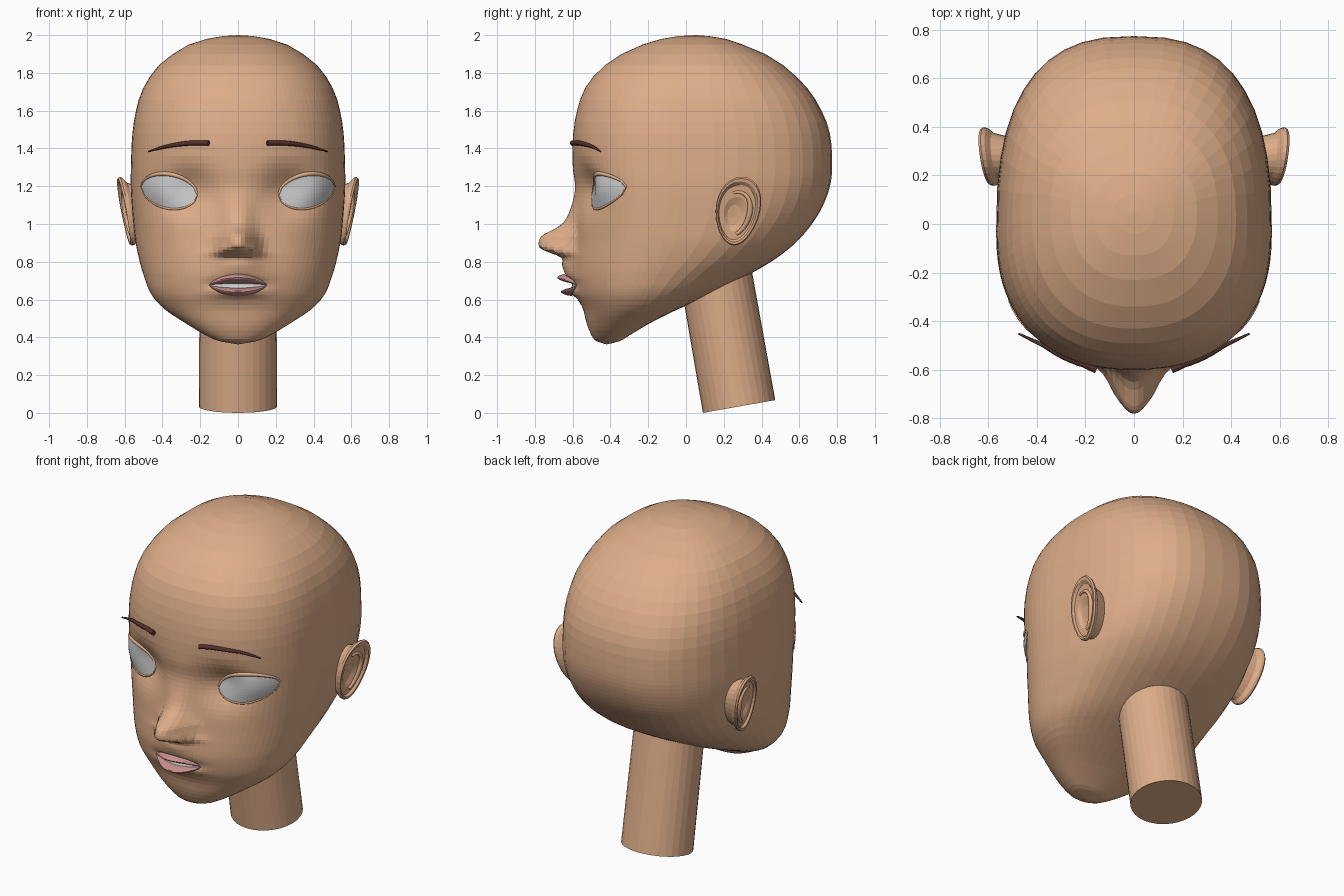
import bpy, bmesh
from math import sin, cos, pi, exp, radians, copysign
from mathutils import Matrix

if "Cube" in bpy.data.objects:
    bpy.data.objects.remove(bpy.data.objects["Cube"])


def material(name, rgb):
    m = bpy.data.materials.new(name)
    m.diffuse_color = (*rgb, 1)
    m.use_nodes = True
    m.node_tree.nodes["Principled BSDF"].inputs["Base Color"].default_value = m.diffuse_color
    return m


skin = material("skin", (0.73, 0.42, 0.25))
lip = material("lip", (0.58, 0.28, 0.26))
hair = material("hair", (0.09, 0.03, 0.025))

# Skull slices: z, half width, front y, widest y, back y
SKULL = [
    (2.0, .003, .047, .05, .053), (1.995, .08, -.04, .05, .12), (1.98, .165, -.13, .05, .21),
    (1.95, .26, -.23, .05, .3), (1.90, .345, -.34, .05, .42), (1.84, .42, -.43, .03, .515),
    (1.75, .485, -.515, 0, .615), (1.66, .525, -.56, -.02, .685), (1.5, .557, -.595, -.03, .757),
    (1.3, .567, -.6, -.03, .774), (1.18, .567, -.587, -.03, .757), (1.05, .558, -.58, -.04, .7),
    (.92, .545, -.585, -.06, .6), (.82, .525, -.597, -.1, .48), (.73, .5, -.6, -.15, .33),
    (.63, .46, -.58, -.2, .14), (.55, .39, -.545, -.25, -.04), (.47, .27, -.525, -.33, -.2),
    (.41, .17, -.5, -.38, -.3), (.38, .1, -.475, -.4, -.35), (.363, .003, -.423, -.42, -.417)]
# Nose and mouth relief on the centre line: z, height, spread
RELIEF = [(1.3, 0, .08), (1.2, 0, .07), (1.1, .025, .06), (1.0, .075, .06), (.955, .15, .062),
          (.935, .183, .066), (.875, .186, .07), (.845, .12, .085), (.825, .065, .09),
          (.78, .055, .09), (.72, .032, .1), (.68, 0, .1), (.64, .03, .1), (.6, .005, .1), (.55, 0, .1)]


def sample(table, z):
    """Smooth lookup in a table that runs downward in z."""
    z = min(max(z, table[-1][0]), table[0][0])
    i = next(k for k in range(len(table) - 1) if z >= table[k + 1][0])
    p = [table[max(i - 1, 0)], table[i], table[i + 1], table[min(i + 2, len(table) - 1)]]
    h = p[2][0] - p[1][0]
    t = (z - p[1][0]) / h
    out = []
    for c in range(1, len(p[0])):
        m1 = (p[2][c] - p[0][c]) / (p[2][0] - p[0][0]) * h
        m2 = (p[3][c] - p[1][c]) / (p[3][0] - p[1][0]) * h
        out.append((2*t**3 - 3*t*t + 1) * p[1][c] + (t**3 - 2*t*t + t) * m1
                   + (3*t*t - 2*t**3) * p[2][c] + (t**3 - t*t) * m2)
    return out


def bump(x, z, cx, cz, sx, sz):
    return exp(-.5 * (((abs(x) - cx) / sx) ** 2 + ((z - cz) / sz) ** 2))


def relief(x, z):
    a, s = sample(RELIEF, z)
    return (a * exp(-.5 * abs(x / s) ** 2.4) - .08 * bump(x, z, .27, 1.18, .1, .085)
            + .025 * bump(x, z, .085, .872, .022, .025))


def ease(z, a, b):
    t = min(1, max(0, (z - a) / (b - a)))
    return t * t * (3 - 2 * t)


def front_n(z):
    return 2.1 + .25 * ease(z, .65, 1.15)


def front_y(x, z):
    w, f, c, b = sample(SKULL, z)
    n = front_n(z)
    return c - (c - f) * max(0, 1 - abs(x / w) ** n) ** (1 / n) - relief(x, z)


def patch(name, f, us, vs, mat=None, closed=False):
    """Mesh grid through f(u, v); closed shapes are welded."""
    bm = bmesh.new()
    rows = [[bm.verts.new(f(u, v)) for u in us] for v in vs]
    for a, b in zip(rows, rows[1:]):
        for i in range(len(us) - 1):
            bm.faces.new((a[i], a[i + 1], b[i + 1], b[i]))
    bmesh.ops.remove_doubles(bm, verts=bm.verts, dist=1e-5)
    if closed:
        bmesh.ops.holes_fill(bm, edges=bm.edges, sides=0)
    bmesh.ops.recalc_face_normals(bm, faces=bm.faces)
    if not closed and sum(p.normal.y for p in bm.faces) > 0:
        bmesh.ops.reverse_faces(bm, faces=bm.faces)
    me = bpy.data.meshes.new(name)
    bm.to_mesh(me)
    bm.free()
    ob = bpy.data.objects.new(name, me)
    bpy.context.collection.objects.link(ob)
    if mat:
        me.materials.append(mat)
    return ob


def tube(name, pts, radii, mat):
    cu = bpy.data.curves.new(name, 'CURVE')
    cu.dimensions = '3D'
    cu.bevel_depth, cu.bevel_resolution, cu.use_fill_caps = 1, 2, True
    sp = cu.splines.new('POLY')
    sp.points.add(len(pts) - 1)
    for q, p, r in zip(sp.points, pts, radii):
        q.co, q.radius = (*p, 1), r
    cu.materials.append(mat)
    bpy.context.collection.objects.link(bpy.data.objects.new(name, cu))


def span(a, b, n):
    return [a + (b - a) * i / n for i in range(n + 1)]


# Head
def head_point(t, z):
    w, f, c, b = sample(SKULL, z)
    if abs(t) <= pi / 2:
        n, r = front_n(z), c - f
    else:
        n, r = 2.2 + .4 * ease(z, .6, 1.1) - .3 * ease(z, 1.6, 1.9), b - c
    x = w * copysign(abs(sin(t)) ** (2 / n), sin(t))
    y = c - r * copysign(abs(cos(t)) ** (2 / n), cos(t))
    if abs(t) >= pi - 1e-6:
        x = 0
    if abs(t) < pi / 2:
        y -= relief(x, z)
    return (x, y, z)


face = [copysign(abs(s) ** 1.35, s) * pi / 2 for s in span(-1, 1, 52)]
side = [pi / 2 + pi / 2 * i / 11 for i in range(1, 12)]
angles = [-a for a in reversed(side)] + face + side
levels = ([r[0] for r in SKULL[:5]] + span(1.84, 1.36, 8) + span(1.32, .98, 13)
          + span(.96, .6, 26) + span(.57, .41, 6) + [.39, .38, .37, .363])
patch("head", head_point, angles, levels, skin, True)

# Neck: a tilted cylinder
bm = bmesh.new()
bmesh.ops.create_cone(bm, cap_ends=True, segments=32, radius1=.207, radius2=.203, depth=.8,
                      matrix=Matrix.Translation((.0, .281, .034)) @ Matrix.Rotation(radians(10), 4, 'X')
                      @ Matrix.Diagonal((1, .94, 1, 1)) @ Matrix.Translation((0, 0, .4)))
me = bpy.data.meshes.new("neck")
bm.to_mesh(me)
bm.free()
me.materials.append(skin)
bpy.context.collection.objects.link(bpy.data.objects.new("neck", me))


# Lips and teeth: strips between two heights, laid over the face
def mouth_strip(name, top, bottom, swell, mat):
    def f(u, v):
        k = max(0, 1 - u * u)
        x, z = .155 * u, .677 + (top * (1 - v) + bottom * v) * k ** .8
        return (x, front_y(x, z) - .006 - swell * k * sin(pi * v) ** .7, z)
    patch(name, f, span(-1, 1, 20), span(0, 1, 8), mat)


mouth_strip("upper_lip", .058, .008, .05, lip)
mouth_strip("lower_lip", -.015, -.06, .045, lip)
mouth_strip("teeth", .016, -.022, .004, None)


def eye_z(u, k):
    return 1.178 + .02 * u + k * max(0, 1 - u * u) ** .55


# Ear cross-section rings: scale of outline, x
EAR = [(.75, .5), (.85, .56), (.97, .58), (1, .595), (.96, .605), (.88, .603), (.8, .588),
       (.5, .583), (.3, .568), (.01, .562)]

for s, tag in ((1, "left"), (-1, "right")):
    # Eye
    def eye(u, v):
        x, z = .364 + .147 * u, eye_z(u, .083 - .178 * v)
        return (s * x, front_y(x, z) - .005 - .03 * (1 - u * u) * sin(pi * v), z)
    patch("eye_" + tag, eye, span(-1, 1, 18), span(0, 1, 10))

    # Eyelids
    for lid, k, r in (("upper", .086, .011), ("lower", -.097, .006)):
        pts = [(s * (.364 + .149 * u), front_y(.364 + .149 * u, eye_z(u, k)) - .002, eye_z(u, k))
               for u in span(-1, 1, 24)]
        tube(f"{lid}_eyelid_{tag}", pts, [r * (1.1 - .6 * u * u) for u in span(-1, 1, 24)], skin)

    # Eyebrow
    ts = span(0, 1, 12)
    tube("eyebrow_" + tag,
         [(s * (.155 + .32 * t), min(-.602 + .15 * t, front_y(.155 + .32 * t, 1.42) - .002),
           1.428 + .02 * t - .065 * t * t) for t in ts],
         [.014 - .01 * t * t for t in ts], hair)

    # Ear with its inner fold
    def ear(a, k, x):
        dy = .118 * cos(a) * (1 + .15 * sin(a)) + .02 * sin(a)
        dz = .182 * sin(a)
        return (s * (x + .17 * dz * k + .12 * dy * k),
                .275 + dy * k - .03 * (1 - k), 1.068 + dz * k - .03 * (1 - k))
    patch("ear_" + tag, lambda a, i: ear(a, *EAR[i]), span(0, 2 * pi, 28), range(len(EAR)), skin, True)
    tube("ear_fold_" + tag, [ear(a, .62, .586) for a in span(-1.3, 1.9, 12)],
         [.016 - .005 * abs(a) for a in span(-1.3, 1.9, 12)], skin)
